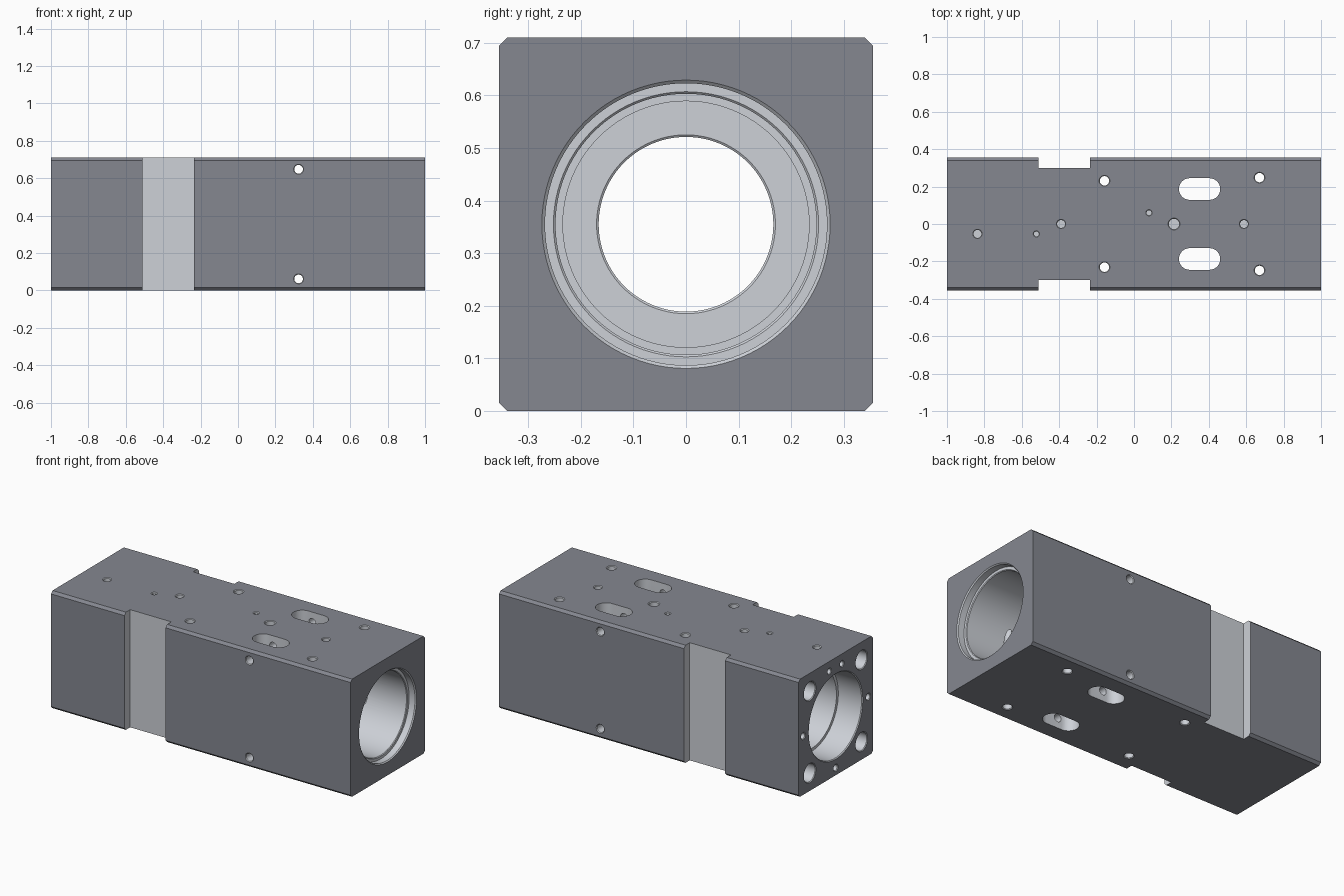
import bpy, bmesh, math
from mathutils import Vector

if "Cube" in bpy.data.objects:
    bpy.data.objects.remove(bpy.data.objects["Cube"])

H = 0.355          # half width of the square block; also the bore axis height
TOP = 2 * H


def material(name, colour):
    mat = bpy.data.materials.new(name)
    mat.diffuse_color = (*colour, 1)
    mat.use_nodes = True
    mat.node_tree.nodes["Principled BSDF"].inputs["Base Color"].default_value = mat.diffuse_color
    return mat


dark = material("dark_coating", (0.234, 0.245, 0.28))
bright = material("machined_metal", (0.61, 0.635, 0.68))


def make_object(name, bm, mat=bright):
    bmesh.ops.recalc_face_normals(bm, faces=bm.faces)
    mesh = bpy.data.meshes.new(name)
    bm.to_mesh(mesh)
    bm.free()
    mesh.materials.append(mat)
    ob = bpy.data.objects.new(name, mesh)
    bpy.context.collection.objects.link(ob)
    return ob


def prism(name, outline, direction, mat=bright):
    """Extrude a closed outline of 3D points."""
    bm = bmesh.new()
    face = bm.faces.new([bm.verts.new(p) for p in outline])
    ext = bmesh.ops.extrude_face_region(bm, geom=[face])
    moved = [v for v in ext["geom"] if isinstance(v, bmesh.types.BMVert)]
    bmesh.ops.translate(bm, verts=moved, vec=direction)
    return make_object(name, bm, mat)


def lathe(name, profile, origin, axis, segs=32):
    """Solid of revolution from (depth, radius) pairs along an axis."""
    bm = bmesh.new()
    rot = Vector(axis).to_track_quat('Z', 'Y')
    rings = []
    for d, r in profile:
        rings.append([bm.verts.new(Vector(origin) + rot @ Vector(
            (r * math.cos(2 * math.pi * i / segs), r * math.sin(2 * math.pi * i / segs), d)))
            for i in range(segs)])
    for a, b in zip(rings, rings[1:]):
        for i in range(segs):
            j = (i + 1) % segs
            bm.faces.new((a[i], a[j], b[j], b[i]))
    bm.faces.new(rings[0][::-1])
    bm.faces.new(rings[-1])
    return make_object(name, bm)


def cut(cutter):
    cutter.hide_render = True
    mod = body.modifiers.new("cut", 'BOOLEAN')
    mod.operation = 'DIFFERENCE'
    mod.solver = 'EXACT'
    mod.material_mode = 'TRANSFER'
    mod.object = cutter
    bpy.context.view_layer.objects.active = body
    bpy.ops.object.modifier_apply(modifier=mod.name)
    bpy.data.objects.remove(cutter)


def blind(origin, axis, r, depth, c=0.004):
    cut(lathe("blind_hole", [(-c, r + 2 * c), (c, r), (depth, r)], origin, axis))


def through(origin, axis, r, c=0.004):
    cut(lathe("through_hole", [(-c, r + 2 * c), (c, r), (TOP - c, r), (TOP + c, r + 2 * c)],
              origin, axis))


# Square block with chamfered long edges
c = H - 0.015
section = [(-c, -H), (c, -H), (H, -c), (H, c), (c, H), (-c, H), (-H, c), (-H, -c)]
body = prism("housing_block", [(-1, y, z + H) for y, z in section], (2, 0, 0), dark)
body.data.materials.append(bright)

# Stepped central bore, from the right mouth to the left mouth
bore = [(-0.02, 0.274), (0, 0.274), (0.006, 0.268), (0.045, 0.268), (0.045, 0.252),
        (0.049, 0.248), (0.8, 0.248), (0.8, 0.234), (0.9, 0.234), (0.9, 0.17),
        (0.903, 0.166), (1.05, 0.166), (1.05, 0.235), (1.84, 0.235), (1.84, 0.253),
        (1.995, 0.253), (2.0, 0.258), (2.02, 0.258)]
cut(lathe("bore", bore, (1, 0, H), (-1, 0, 0), 96))

for s in (-1, 1):
    # Side clamping notch
    cut(prism("notch", [(-0.51, s * 0.3, -0.1), (-0.235, s * 0.3, -0.1),
                        (-0.235, s * 0.5, -0.1), (-0.51, s * 0.5, -0.1)], (0, 0, 1)))
    # Rounded access slot through top and bottom
    slot = []
    for cx, start in ((0.403, -90), (0.298, 90)):
        for i in range(17):
            a = math.radians(start + i * 180 / 16)
            slot.append((cx + 0.058 * math.cos(a), s * 0.187 + 0.058 * math.sin(a), -0.1))
    cut(prism("slot", slot, (0, 0, 1)))
    # Vertical mounting holes
    through((-0.158, s * 0.231, TOP), (0, 0, -1), 0.025)
    through((0.671, s * 0.248, TOP), (0, 0, -1), 0.025)
    # Cross holes front to back
    through((0.324, -H, H + s * 0.293), (0, 1, 0), 0.023)
    # Left end fixing holes
    for t in (-1, 1):
        blind((-1, s * 0.247, H + t * 0.247), (1, 0, 0), 0.054, 0.22)
    blind((-1, s * 0.31, H), (1, 0, 0), 0.018, 0.1)
    blind((-1, s * 0.06, H + 0.295), (1, 0, 0), 0.016, 0.1)
blind((-1, 0, H - 0.31), (1, 0, 0), 0.018, 0.1)

# Ports on the top face
for x, y, r in ((-0.837, -0.053, 0.021), (-0.522, -0.053, 0.013), (-0.39, 0, 0.021),
                (0.08, 0.06, 0.013), (0.214, 0, 0.028), (0.588, 0, 0.021)):
    blind((x, y, TOP), (0, 0, -1), r, 0.07)

bpy.ops.object.select_all(action='DESELECT')
body.select_set(True)
bpy.context.view_layer.objects.active = body
bpy.ops.object.shade_smooth_by_angle(angle=math.radians(25))
